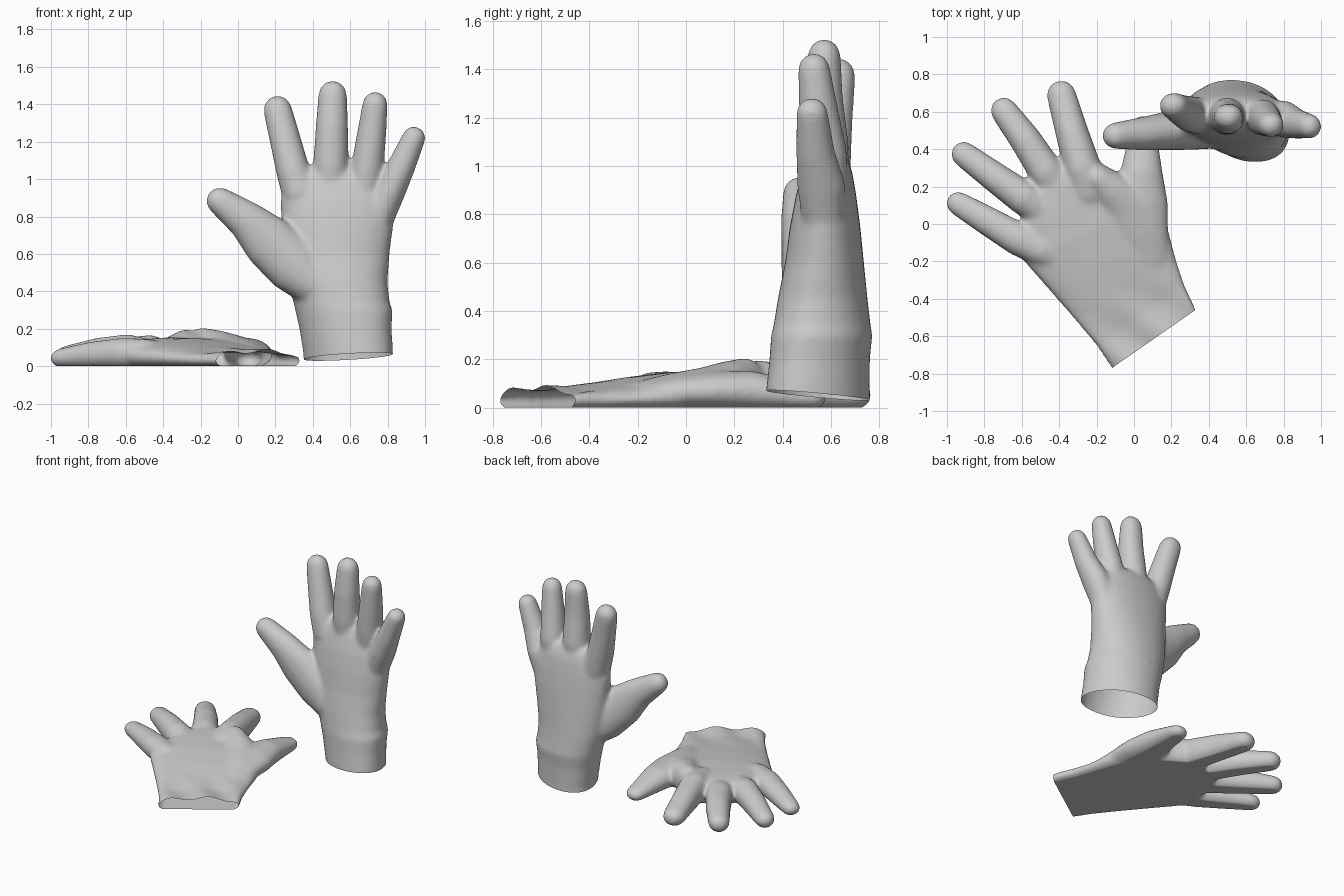
import bpy, bmesh, math
from mathutils import Vector as V

if "Cube" in bpy.data.objects:
    bpy.data.objects.remove(bpy.data.objects["Cube"])

SEG = 28


def loft(bm, secs, p=2.3):
    """Closed skin through sections (centre, half-width vector, half-depth vector)."""
    rings = []
    for c, u, w in secs:
        ring = []
        for i in range(SEG):
            a = 2 * math.pi * i / SEG
            ca, sa = math.cos(a), math.sin(a)
            ca = math.copysign(abs(ca) ** (2 / p), ca)
            sa = math.copysign(abs(sa) ** (2 / p), sa)
            ring.append(bm.verts.new(c + u * ca + w * sa))
        rings.append(ring)
    for a, b in zip(rings, rings[1:]):
        for i in range(SEG):
            j = (i + 1) % SEG
            bm.faces.new((a[i], a[j], b[j], b[i]))
    bm.faces.new(rings[0])
    bm.faces.new(rings[-1])


def finger(bm, path, n):
    """Tube along (point, half width, half depth) with a round tip; n is the palm normal."""
    pts = [(V(c), w, d) for c, w, d in path]
    secs = []
    for i, (c, w, d) in enumerate(pts):
        t = (pts[min(i + 1, len(pts) - 1)][0] - pts[max(i - 1, 0)][0]).normalized()
        side = t.cross(n).normalized()
        depth = side.cross(t)
        secs.append((c, side * w, depth * d))
    c, w, d = pts[-1]
    for a in (25, 45, 65, 82):
        a = math.radians(a)
        k = math.cos(a)
        secs.append((c + t * w * math.sin(a), side * w * k, depth * d * k))
    loft(bm, secs, 2.05)


def finish(bm, name, cut_co, cut_no, deform=None):
    """Fuse the parts into one soft skin and open it at the cuff."""
    bmesh.ops.recalc_face_normals(bm, faces=bm.faces)
    me = bpy.data.meshes.new(name)
    bm.to_mesh(me)
    bm.free()
    ob = bpy.data.objects.new(name, me)
    bpy.context.collection.objects.link(ob)
    r = ob.modifiers.new("fuse", 'REMESH')
    r.mode = 'VOXEL'
    r.voxel_size = 0.011
    s = ob.modifiers.new("soften", 'SMOOTH')
    s.factor = 0.5
    s.iterations = 22
    dg = bpy.context.evaluated_depsgraph_get()
    skin = bpy.data.meshes.new_from_object(ob.evaluated_get(dg))
    ob.modifiers.clear()
    bm = bmesh.new()
    bm.from_mesh(skin)
    bmesh.ops.bisect_plane(bm, geom=bm.verts[:] + bm.edges[:] + bm.faces[:],
                           plane_co=cut_co, plane_no=cut_no, clear_outer=True)
    if deform:
        for v in bm.verts:
            deform(v.co)
    for f in bm.faces:
        f.smooth = True
    bm.to_mesh(skin)
    bm.free()
    ob.data = skin
    return ob


# ---- upright glove ----
bm = bmesh.new()
# cuff and palm: z, x range, y range (the cuff is slightly skewed)
palm = [(-.06, .365, .82, .335, .76), (.06, .36, .82, .33, .76), (.2, .335, .815, .345, .762),
        (.3, .31, .822, .352, .772), (.34, .30, .807, .362, .765), (.45, .27, .797, .38, .752),
        (.6, .25, .81, .41, .737), (.75, .235, .83, .43, .722), (.88, .225, .835, .455, .705),
        (.97, .25, .80, .48, .69), (1.02, .28, .76, .50, .675), (1.06, .34, .69, .53, .65)]
loft(bm, [(V(((a + b) / 2, (c + d) / 2, z)), V(((b - a) / 2, 0, 0)),
           V((-.3 * max(0, 1 - z), 1, 0)) * (d - c) / 2) for z, a, b, c, d in palm], 2.15)
n = V((0, -1, 0))
# four fingers: base, middle, tip
finger(bm, [((.37, .58, .80), .07, .06), ((.335, .58, .92), .10, .10), ((.29, .59, 1.06), .09, .095),
            ((.25, .61, 1.22), .083, .082), ((.212, .632, 1.37), .077, .07)], n)
finger(bm, [((.49, .58, .82), .09, .08), ((.497, .575, 1.08), .095, .10),
            ((.502, .565, 1.28), .087, .085), ((.506, .572, 1.45), .077, .07)], n)
finger(bm, [((.66, .58, .80), .09, .08), ((.69, .57, 1.05), .088, .098),
            ((.712, .55, 1.22), .08, .083), ((.733, .53, 1.40), .068, .067)], n)
finger(bm, [((.69, .58, .62), .06, .06), ((.745, .57, .78), .085, .09), ((.805, .56, .92), .084, .10),
            ((.87, .535, 1.06), .076, .08), ((.94, .522, 1.22), .063, .066)], n)
# thumb
finger(bm, [((.48, .56, .36), .08, .09), ((.40, .54, .45), .13, .14), ((.30, .515, .54), .153, .12),
            ((.16, .495, .67), .143, .10), ((.04, .482, .785), .104, .088),
            ((-.095, .472, .882), .075, .072)], n)
finish(bm, "upright_glove", (.59, .55, .05), (.04, -.08, -1))

# ---- flat glove lying on the ground ----
bm = bmesh.new()


def flat(x, y, w, h):
    """Path point whose rounded section rests on the ground."""
    return ((x, y, .46 * h), w, .55 * h)


# cuff and hollow palm: left point, right point, height
palm = [(-.04, -.90, .39, -.60, .08), (-.12, -.775, .338, -.465, .08), (-.2, -.655, .275, -.33, .08),
        (-.32, -.51, .23, -.2, .10), (-.45, -.36, .19, -.05, .125), (-.59, -.20, .12, .12, .145),
        (-.62, -.05, -.07, .23, .15), (-.58, .12, -.18, .30, .15), (-.53, .22, -.30, .34, .135)]
loft(bm, [(V(((a + c) / 2, (b + d) / 2, .36 * h)), V(((c - a) / 2, (d - b) / 2, 0)), V((0, 0, .66 * h)))
          for a, b, c, d, h in palm])
n = V((0, 0, 1))
# four fingers
finger(bm, [flat(-.20, .0, .07, .10), flat(-.24, .16, .10, .17), flat(-.275, .30, .10, .195),
            flat(-.335, .50, .088, .165), flat(-.388, .69, .079, .12)], n)
finger(bm, [flat(-.36, .08, .08, .12), flat(-.47, .28, .094, .165), flat(-.58, .45, .085, .155),
            flat(-.695, .605, .073, .12)], n)
finger(bm, [flat(-.40, .0, .08, .12), flat(-.59, .14, .092, .17), flat(-.75, .255, .081, .15),
            flat(-.91, .373, .069, .11)], n)
finger(bm, [flat(-.34, -.22, .06, .10), flat(-.49, -.145, .085, .145), flat(-.62, -.08, .09, .15),
            flat(-.78, .015, .079, .13), flat(-.94, .11, .065, .095)], n)
# thumb
finger(bm, [flat(.05, -.38, .10, .07), flat(.03, -.2, .165, .11), flat(.03, -.05, .155, .135),
            flat(.035, .12, .147, .15), flat(.04, .28, .114, .15), flat(.045, .40, .091, .12),
            flat(.05, .51, .073, .09)], n)
# raised web between thumb and first knuckle
finger(bm, [flat(.11, -.22, .07, .10), flat(.03, -.06, .13, .14), flat(-.03, .08, .14, .165),
            flat(-.11, .17, .11, .19), flat(-.2, .25, .08, .205)], n)


def settle(co):
    """Flatten the underside and crumple the limp cuff."""
    along = (co.x - .105) * .82 + (co.y + .615) * .57
    up = (co.y + .615) * .82 - (co.x - .105) * .57
    k = max(0, 1 - up / .35)
    if co.z > .02:
        co.z += k * .012 * math.sin(along * 24 + up * 9) * min(1, (co.z - .02) / .03)
    co.z = max(co.z, 0)


finish(bm, "flat_glove", (.105, -.615, 0), (.57, -.82, 0), settle)
